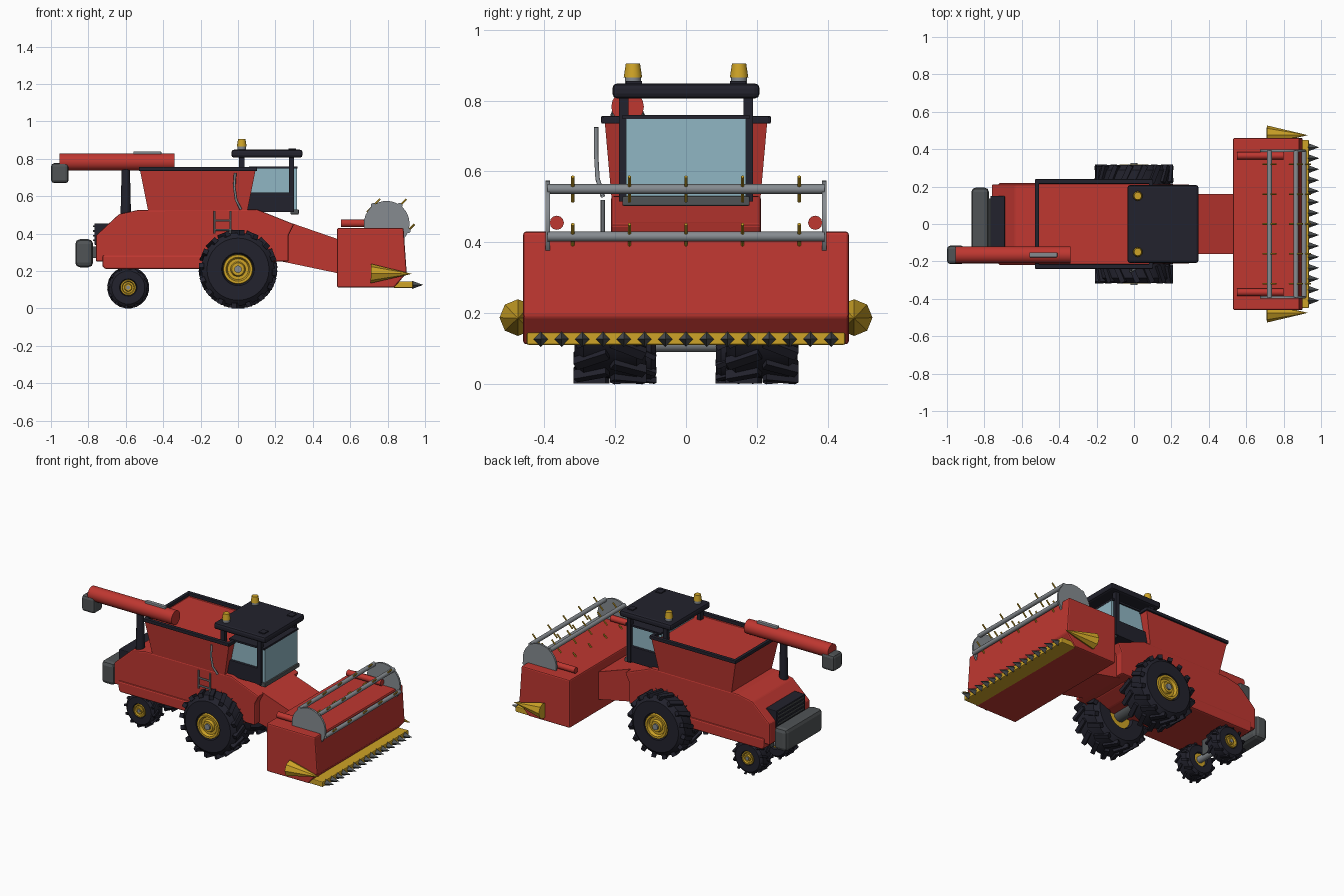
import bpy, bmesh
from math import sin, cos, pi, radians
from mathutils import Vector, Matrix

if "Cube" in bpy.data.objects:
    bpy.data.objects.remove(bpy.data.objects["Cube"], do_unlink=True)


def material(name, rgb):
    m = bpy.data.materials.new(name)
    m.use_nodes = True
    m.diffuse_color = (*rgb, 1)
    m.node_tree.nodes["Principled BSDF"].inputs["Base Color"].default_value = (*rgb, 1)
    return m


RED = material("red paint", (0.52, 0.038, 0.03))
BLACK = material("black rubber and trim", (0.016, 0.016, 0.026))
YELLOW = material("yellow", (0.62, 0.37, 0.02))
GLASS = material("pale blue glass", (0.28, 0.47, 0.55))
STEEL = material("steel grey", (0.24, 0.26, 0.28))
IRON = material("dark grey", (0.08, 0.088, 0.092))


def finish(name, bm, mat, bevel=0, smooth=False):
    if bevel:
        bmesh.ops.bevel(bm, geom=bm.edges[:], offset=bevel, segments=2,
                        affect='EDGES', profile=0.5, clamp_overlap=True)
    bmesh.ops.recalc_face_normals(bm, faces=bm.faces[:])
    mesh = bpy.data.meshes.new(name)
    bm.to_mesh(mesh)
    bm.free()
    mesh.materials.append(mat)
    ob = bpy.data.objects.new(name, mesh)
    bpy.context.collection.objects.link(ob)
    if smooth:
        bpy.ops.object.select_all(action='DESELECT')
        ob.select_set(True)
        bpy.context.view_layer.objects.active = ob
        bpy.ops.object.shade_smooth_by_angle(angle=radians(35))
    return ob


def box(name, mat, x, y, z, bevel=0):
    """Box from (min, max) pairs."""
    bm = bmesh.new()
    bmesh.ops.create_cube(bm, size=1)
    for v in bm.verts:
        v.co = [p[0] if c < 0 else p[1] for c, p in zip(v.co, (x, y, z))]
    return finish(name, bm, mat, bevel)


def prism(name, mat, profile, half_width, bevel=0):
    """Side profile (x, z) extruded across the machine."""
    bm = bmesh.new()
    face = bm.faces.new([bm.verts.new((x, -half_width, z)) for x, z in profile])
    new = bmesh.ops.extrude_face_region(bm, geom=[face])["geom"]
    bmesh.ops.translate(bm, vec=(0, 2 * half_width, 0),
                        verts=[g for g in new if isinstance(g, bmesh.types.BMVert)])
    return finish(name, bm, mat, bevel)


def add_rod(bm, a, b, r, r2=None, sides=12):
    a, b = Vector(a), Vector(b)
    d = b - a
    m = Matrix.Translation((a + b) / 2) @ d.to_track_quat('Z', 'Y').to_matrix().to_4x4()
    bmesh.ops.create_cone(bm, cap_ends=True, segments=sides, radius1=r,
                          radius2=r if r2 is None else r2, depth=d.length, matrix=m)


def rods(name, mat, segments, r, r2=None, sides=12, smooth=True):
    bm = bmesh.new()
    for a, b in segments:
        add_rod(bm, a, b, r, r2, sides)
    return finish(name, bm, mat, smooth=smooth)


def lathe(name, mat, profile, centre, sides=32):
    """Spin (y, radius) points round the y axis."""
    bm = bmesh.new()
    vs = [bm.verts.new((0, y, r)) for y, r in profile]
    es = [bm.edges.new(p) for p in zip(vs, vs[1:])]
    bmesh.ops.spin(bm, geom=vs + es, cent=(0, 0, 0), axis=(0, 1, 0),
                   angle=2 * pi, steps=sides)
    bmesh.ops.remove_doubles(bm, verts=bm.verts[:], dist=1e-4)
    bmesh.ops.translate(bm, vec=centre, verts=bm.verts[:])
    return finish(name, bm, mat, smooth=True)


def wheel(name, x, y, radius, half, lugs):
    side = 1 if y > 0 else -1
    c = (x, y, radius)
    core, rim = radius * 0.93, radius * 0.38
    lathe(name + "_tyre", BLACK, [(-half * .8, rim), (-half, rim * 1.1), (-half, core * .85),
          (-half * .75, core), (half * .75, core), (half, core * .85), (half, rim * 1.1),
          (half * .8, rim)], c)
    # angled tread bars in two staggered rows
    bm = bmesh.new()
    for i in range(lugs * 2):
        row = 1 if i % 2 else -1
        m = (Matrix.Translation(c) @ Matrix.Rotation(i * pi / lugs, 4, 'Y')
             @ Matrix.Translation((0, row * half * .52, radius * .93))
             @ Matrix.Rotation(row * radians(-25), 4, 'Z')
             @ Matrix.Diagonal((radius * .13, half * 1.0, radius * .13, 1)))
        bmesh.ops.create_cube(bm, size=1, matrix=m)
    finish(name + "_tread", bm, BLACK)
    f = side * half
    lathe(name + "_rim", YELLOW, [(-f * .8, 0), (-f * .8, rim), (f * .8, rim), (f * 1.03, rim * .97),
          (f * 1.03, rim * .8), (f * .85, rim * .7), (f * .85, rim * .5), (f, rim * .42), (f, 0)], c)
    rods(name + "_hub_cap", STEEL, [((x, y, radius), (x, y + f * 1.1, radius))], rim * .25)


# Body, skirt and feeder
prism("body", RED, [(-.76, .25), (-.76, .39), (-.635, .505), (-.53, .527), (.10, .53),
                    (.30, .45), (.27, .39), (.27, .25)], .212, .008)
prism("lower_skirt", RED, [(-.725, .225), (-.725, .285), (.1, .285), (.2, .25), (.1, .21),
                           (-.71, .21)], .22, .01)
prism("feeder_house", RED, [(.24, .25), (.24, .46), (.29, .455), (.55, .365), (.55, .185)], .16)

# Grain tank, flared upward with a sunken top
bm = bmesh.new()
bmesh.ops.create_cube(bm, size=1)
for v in bm.verts:
    up = v.co.z > 0
    v.co = ((.095 if up else .05) if v.co.x > 0 else (-.525 if up else -.48),
            (.23 if up else .21) * (1 if v.co.y > 0 else -1), .745 if up else .52)
top = [f for f in bm.faces if f.calc_center_median().z > .74]
bmesh.ops.inset_region(bm, faces=top, thickness=.02)
bmesh.ops.translate(bm, vec=(0, 0, -.015), verts=top[0].verts[:])
finish("grain_tank", bm, RED)
for s in (-1, 1):
    box("tank_side_rim", BLACK, (-.53, .10), sorted((s * .215, s * .24)), (.735, .757), .004)
for x in (-.53, .08):
    box("tank_end_rim", BLACK, (x, x + .022), (-.235, .235), (.735, .757), .004)

# Cab
box("cab_glass", GLASS, (.06, .316), (-.17, .17), (.53, .755))
box("cab_base", BLACK, (.05, .30), (-.187, .187), (.515, .62), .004)
box("cab_sill", IRON, (.28, .325), (-.18, .18), (.503, .53), .004)
box("cab_header_trim", BLACK, (.06, .318), (-.18, .18), (.748, .76))
for s in (-1, 1):
    ys = sorted((s * .162, s * .19))
    box("front_post", BLACK, (.272, .30), ys, (.515, .81))
    box("rear_post", BLACK, (.006, .034), ys, (.70, .81))
    box("roof_lamp_pad", BLACK, (.27, .31), sorted((s * .125, s * .17)), (.845, .855))
    rods("beacon_base", STEEL, [((.02, s * .15, .845), (.02, s * .15, .868))], .023)
    rods("beacon", YELLOW, [((.02, s * .15, .866), (.02, s * .15, .905))], .026, .02)
box("cab_roof", BLACK, (-.035, .345), (-.208, .208), (.806, .849), .014)

# Unloading auger
rods("auger_tube", RED, [((-.955, -.165, .783), (-.34, -.165, .783))], .046, sides=16)
box("auger_spout", IRON, (-1, -.905), (-.214, -.116), (.67, .777), .018)
box("auger_handle", STEEL, (-.56, -.41), (-.178, -.152), (.822, .84), .004)
rods("auger_post", BLACK, [((-.6, -.165, .50), (-.6, -.165, .75))], .028, .022)

# Rear bumper and grille
box("rear_bumper", IRON, (-.87, -.775), (-.195, .195), (.22, .37), .025)
box("bumper_mount", IRON, (-.79, -.74), (-.1, .1), (.27, .33))
box("rear_grille", BLACK, (-.768, -.69), (-.15, .15), (.34, .455), .004)
for i in range(4):
    z = .36 + i * .025
    box("grille_slat", IRON, (-.774, -.765), (-.135, .135), (z, z + .009))

# Ladder and handrail on the right side
legs = [((x, -.235, .40), (x, -.235, .52)) for x in (-.125, -.04)]
rungs = [((-.125, -.235, z), (-.04, -.235, z)) for z in (.42, .47)]
rods("ladder", STEEL, legs + rungs, .006, sides=8)
curve = bpy.data.curves.new("handrail", 'CURVE')
curve.dimensions = '3D'
curve.bevel_depth = .007
curve.bevel_resolution = 1
curve.materials.append(STEEL)
path = [(.015, -.235, .53), (-.01, -.25, .58), (-.02, -.254, .65), (-.015, -.254, .725)]
spline = curve.splines.new('POLY')
spline.points.add(len(path) - 1)
for p, co in zip(spline.points, path):
    p.co = (*co, 1)
bpy.context.collection.objects.link(bpy.data.objects.new("handrail", curve))

# Wheels and axles
for s, side in ((-1, "right"), (1, "left")):
    wheel(side + "_front_wheel", 0, s * .215, .21, .1, 16)
    wheel(side + "_rear_wheel", -.587, s * .14, .112, .055, 12)
rods("front_axle", IRON, [((0, -.2, .21), (0, .2, .21))], .04)
rods("rear_axle", STEEL, [((-.587, -.14, .112), (-.587, .14, .112))], .022)
box("rear_axle_mount", IRON, (-.615, -.56), (-.04, .04), (.11, .25))

# Cutting header
prism("header_body", RED, [(.53, .112), (.53, .43), (.885, .43), (.902, .19), (.835, .112)],
      .46, .008)
box("cutter_bar", YELLOW, (.83, .935), (-.45, .45), (.11, .145), .005)
teeth = [((.93, (i - 7) * .0586, .126), (.99, (i - 7) * .0586, .126)) for i in range(15)]
rods("cutter_teeth", IRON, teeth, .022, 0, sides=4, smooth=False)
for s in (-1, 1):
    rods("crop_divider", YELLOW, [((.71, s * .475, .187), (.93, s * .475, .185))],
         .052, 0, sides=8, smooth=False)
    rods("reel_arm", RED, [((.55, s * .365, .455), (.80, s * .365, .455))], .02)

# Reel: end discs, five bars and their tines
centre = Vector((.795, 0, .453))
bars = [centre + .12 * Vector((cos(a), 0, sin(a)))
        for a in (radians(54 + 72 * i) for i in range(5))]
for s in (-1, 1):
    rods("reel_disc", STEEL, [(centre + Vector((0, s * .384, 0)), centre + Vector((0, s * .397, 0)))],
         .122, sides=32)
across = Vector((0, .392, 0))
rods("reel_bars", STEEL, [(b - across, b + across) for b in bars], .014)
lean = Vector((.035, 0, .035))
tines = [(b + Vector((0, y * .16, 0)) - lean, b + Vector((0, y * .16, 0)) + lean)
         for b in bars for y in range(-2, 3)]
rods("reel_tines", YELLOW, tines, .005, sides=6)
